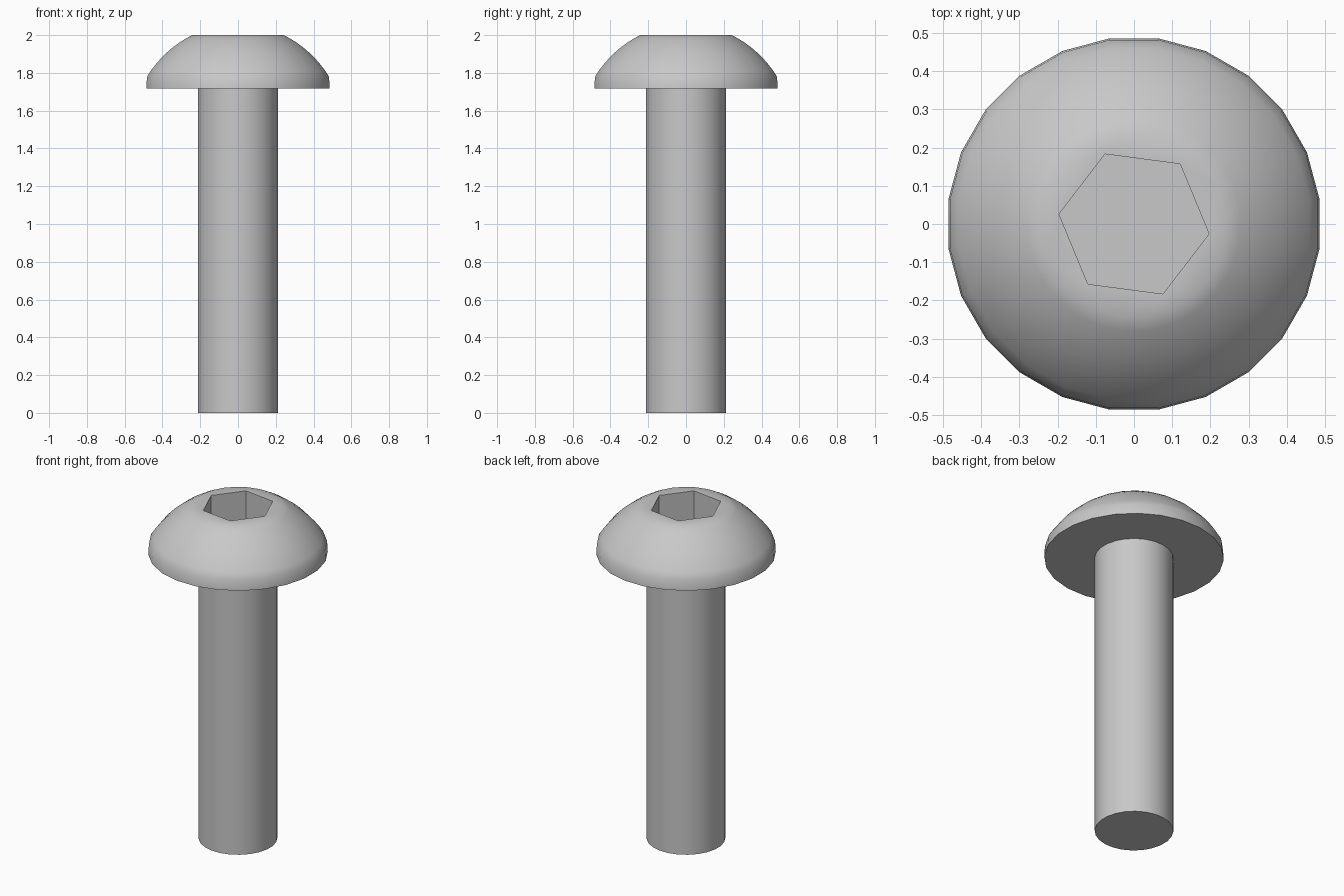
import bpy, bmesh, math
from mathutils import Vector

cube = bpy.data.objects.get("Cube")
if cube:
    bpy.data.objects.remove(cube)

SIDES = 24
HEAD_BASE, RIM_TOP, TOP = 1.717, 1.78, 2.0
SOCKET_RADIUS, SOCKET_DEPTH = 0.198, 0.18

steel = bpy.data.materials.new("grey steel")
steel.use_nodes = True
colour = (0.58, 0.58, 0.58, 1)
steel.diffuse_color = colour
steel.node_tree.nodes["Principled BSDF"].inputs["Base Color"].default_value = colour


def ring(bm, radius, z, count=SIDES):
    """Closed ring of vertices, turned half a side so flats face the axes."""
    return [bm.verts.new((radius * math.cos(a), radius * math.sin(a), z))
            for a in (math.tau * (i + 0.5) / count for i in range(count))]


def skin(bm, lower, upper):
    n = len(lower)
    for i in range(n):
        j = (i + 1) % n
        bm.faces.new((lower[i], lower[j], upper[j], upper[i]))


def lathe(bm, profile):
    rings = [ring(bm, r, z) for r, z in profile]
    for lower, upper in zip(rings, rings[1:]):
        skin(bm, lower, upper)
    bm.faces.new(rings[0][::-1])
    return rings[-1]


def finish(bm, name):
    bmesh.ops.recalc_face_normals(bm, faces=bm.faces)
    mesh = bpy.data.meshes.new(name)
    bm.to_mesh(mesh)
    bm.free()
    mesh.materials.append(steel)
    obj = bpy.data.objects.new(name, mesh)
    bpy.context.collection.objects.link(obj)
    bpy.ops.object.select_all(action='DESELECT')
    obj.select_set(True)
    bpy.context.view_layer.objects.active = obj
    bpy.ops.object.shade_smooth_by_angle(angle=math.radians(30))


# Dome profile: circular arc from the rim to the flat top
start, end = Vector((0.486, RIM_TOP)), Vector((0.245, TOP))
chord = end - start
half_turn = math.radians(16)
arc_radius = chord.length / (2 * math.sin(half_turn))
outward = Vector((chord.y, -chord.x)).normalized()
centre = (start + end) / 2 - outward * arc_radius * math.cos(half_turn)
base_angle = math.atan2(outward.y, outward.x)
STEPS = 8
dome = []
for i in range(STEPS + 1):
    a = base_angle + half_turn * (2 * i / STEPS - 1)
    dome.append((centre.x + arc_radius * math.cos(a), centre.y + arc_radius * math.sin(a)))

# Button head with a hexagonal socket
bm = bmesh.new()
top_ring = lathe(bm, [(0.490, HEAD_BASE)] + dome)
mouth = ring(bm, SOCKET_RADIUS, TOP, 6)
floor = ring(bm, SOCKET_RADIUS, TOP - SOCKET_DEPTH, 6)
for v in mouth + floor:
    a = math.atan2(v.co.y, v.co.x) + math.radians(22.5)
    v.co.x, v.co.y = SOCKET_RADIUS * math.cos(a), SOCKET_RADIUS * math.sin(a)
skin(bm, floor, mouth)
bm.faces.new(floor)
# Flat land between the dome and the socket mouth
edges = [bm.edges.get((loop[i - 1], loop[i])) for loop in (top_ring, mouth) for i in range(len(loop))]
bmesh.ops.triangle_fill(bm, edges=edges, use_beauty=True, normal=(0, 0, 1))
finish(bm, "button_head")

# Plain shaft, seated just inside the head
bm = bmesh.new()
shaft_top = lathe(bm, [(0.2146, 0), (0.2146, HEAD_BASE + 0.01)])
bm.faces.new(shaft_top)
finish(bm, "shaft")
